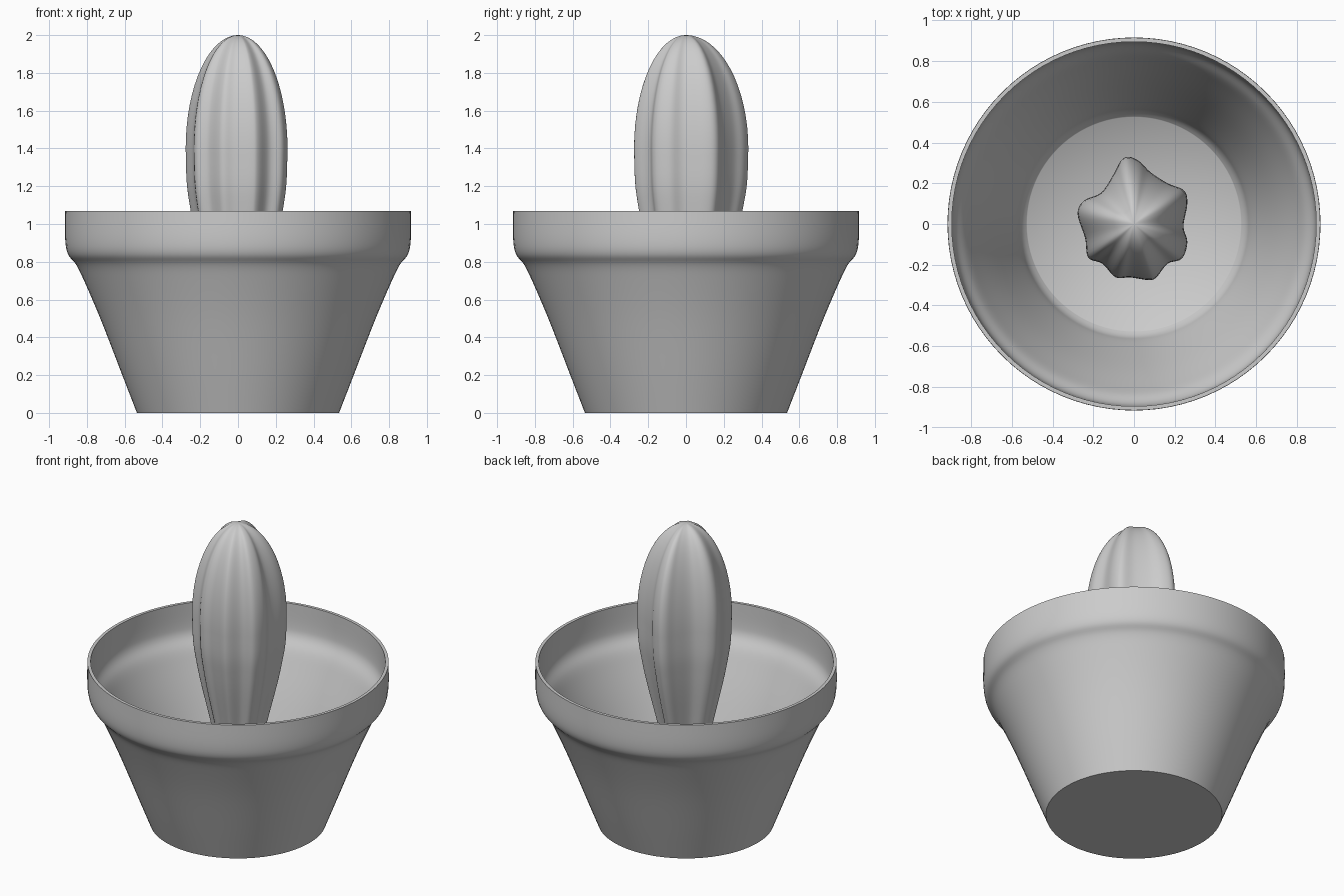
import bpy, math
from mathutils import Vector

if "Cube" in bpy.data.objects:
    bpy.data.objects.remove(bpy.data.objects["Cube"])

stone = bpy.data.materials.new("plain grey")
stone.diffuse_color = (0.6, 0.6, 0.6, 1)
stone.use_nodes = True
stone.node_tree.nodes["Principled BSDF"].inputs["Base Color"].default_value = stone.diffuse_color


def smooth_curve(pts, steps, closed=False):
    """Catmull-Rom curve through 2D points."""
    n, out = len(pts), []
    get = (lambda i: Vector(pts[i % n])) if closed else (lambda i: Vector(pts[max(0, min(n - 1, i))]))
    for i in range(n if closed else n - 1):
        a, b, c, d = (get(i + k) for k in (-1, 0, 1, 2))
        for s in range(steps):
            t = s / steps
            out.append(0.5 * (2 * b + (c - a) * t + (2 * a - 5 * b + 4 * c - d) * t * t
                              + (3 * b - a - 3 * c + d) * t ** 3))
    if not closed:
        out.append(Vector(pts[-1]))
    return out


def loft(name, section, profile, angle):
    """Stack a closed section scaled by (scale, z) profile; cap both ends with fans."""
    n = len(section)
    verts = [(p[0] * s, p[1] * s, z) for s, z in profile for p in section]
    faces = [(r * n + i, r * n + (i + 1) % n, (r + 1) * n + (i + 1) % n, (r + 1) * n + i)
             for r in range(len(profile) - 1) for i in range(n)]
    bottom = len(verts)
    verts += [(0, 0, profile[0][1]), (0, 0, profile[-1][1])]
    last = (len(profile) - 1) * n
    for i in range(n):
        j = (i + 1) % n
        faces += [(bottom, j, i), (bottom + 1, last + i, last + j)]
    mesh = bpy.data.meshes.new(name)
    mesh.from_pydata(verts, [], faces)
    mesh.materials.append(stone)
    ob = bpy.data.objects.new(name, mesh)
    bpy.context.collection.objects.link(ob)
    bpy.ops.object.select_all(action='DESELECT')
    ob.select_set(True)
    bpy.context.view_layer.objects.active = ob
    bpy.ops.object.shade_smooth_by_angle(angle=math.radians(angle))
    return ob


# Pot: outer wall up to the rim, then the inner wall down to the floor
circle = [(math.cos(a), math.sin(a)) for a in (math.tau * i / 96 for i in range(96))]
outer = smooth_curve([(0.535, 0), (0.605, 0.18), (0.725, 0.49), (0.815, 0.70), (0.857, 0.785),
                      (0.900, 0.84), (0.915, 0.92), (0.915, 1.07)], 5)
inner = smooth_curve([(0.895, 1.07), (0.893, 0.93), (0.880, 0.86), (0.835, 0.79), (0.793, 0.70),
                      (0.703, 0.49), (0.585, 0.18), (0.555, 0.09), (0.525, 0.05)], 5)
loft("pot", circle, outer + inner, 50)

# Cactus: uneven ribbed section, tapering to the floor and rounded at the top
ribs = [(-0.025, 0.33), (0.03, 0.305), (0.08, 0.255), (0.165, 0.20), (0.245, 0.165), (0.262, 0.10),
        (0.243, -0.01), (0.262, -0.09), (0.235, -0.17), (0.165, -0.195), (0.11, -0.262),
        (0.07, -0.275), (-0.02, -0.262), (-0.09, -0.262), (-0.155, -0.195), (-0.225, -0.165),
        (-0.24, -0.07), (-0.277, 0.05), (-0.245, 0.115), (-0.16, 0.155), (-0.10, 0.245),
        (-0.065, 0.31)]
section = smooth_curve(ribs, 5, closed=True)[::-1]
body = smooth_curve([(0.22, 0.05), (0.36, 0.35), (0.58, 0.65), (0.80, 0.92), (0.91, 1.08),
                     (0.98, 1.22), (1.0, 1.40)], 4)
dome = [(math.cos(t), 1.40 + 0.60 * math.sin(t))
        for t in (math.pi / 2 * k / 16 for k in range(1, 16))]
cactus = loft("cactus", section[::-1][::-1], body + dome + [(0.03, 1.9995)], 80)

# Keep the face direction pointing outwards
import bmesh
bm = bmesh.new()
bm.from_mesh(cactus.data)
bmesh.ops.recalc_face_normals(bm, faces=bm.faces)
bm.to_mesh(cactus.data)
bm.free()
